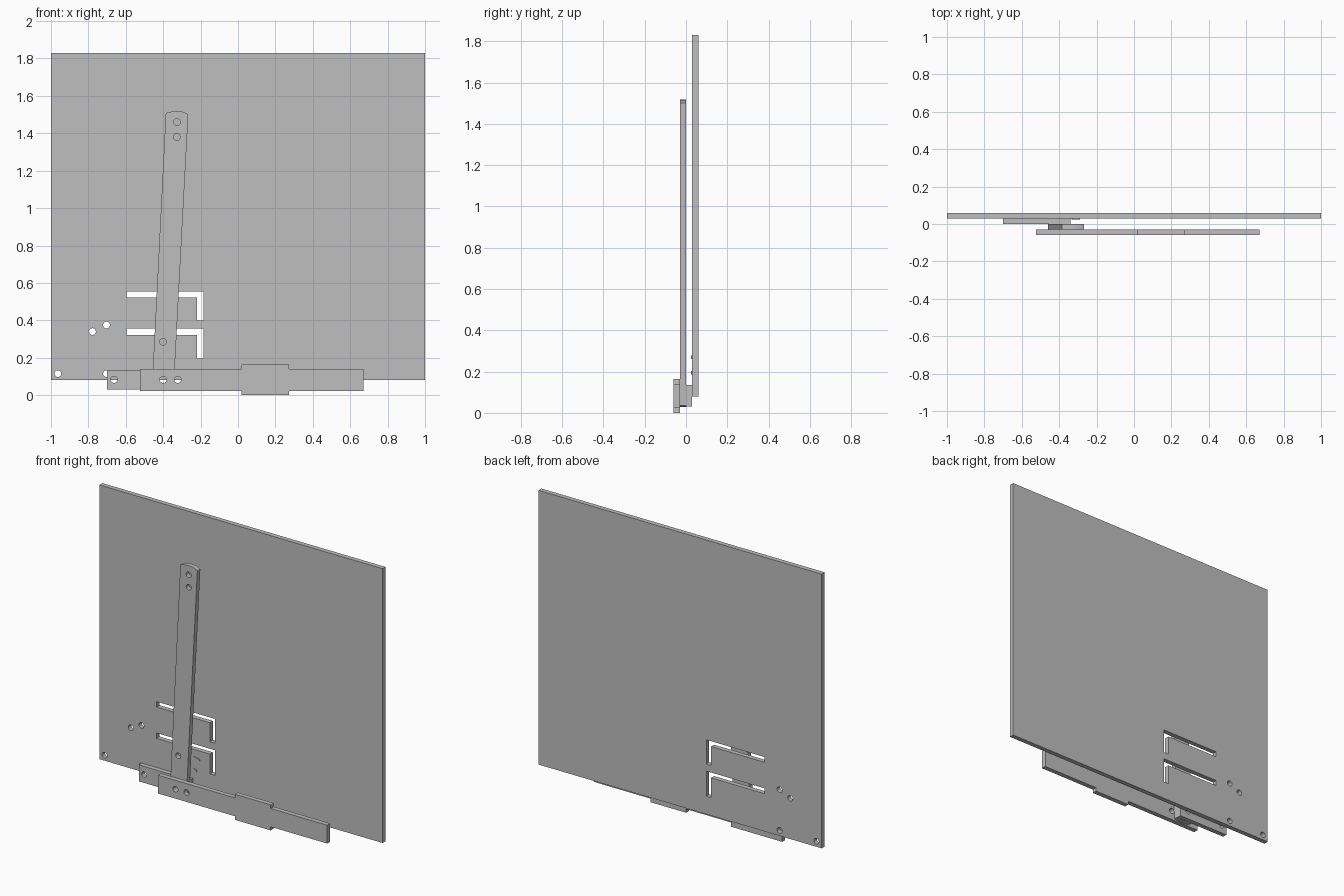
import bpy
import math

cube = bpy.data.objects.get("Cube")
if cube:
    bpy.data.objects.remove(cube, do_unlink=True)

grey = bpy.data.materials.new("plain grey")
grey.use_nodes = True
colour = (0.52, 0.52, 0.52, 1)
grey.diffuse_color = colour
grey.node_tree.nodes["Principled BSDF"].inputs["Base Color"].default_value = colour

THICK = 0.03
HOLE = 0.018


def circle(x, z, r=HOLE, n=24):
    return [(x + r * math.cos(2 * math.pi * i / n),
             z + r * math.sin(2 * math.pi * i / n)) for i in range(n)]


def rect(x0, x1, z0, z1):
    return [(x0, z0), (x1, z0), (x1, z1), (x0, z1)]


def plate(name, outline, cutouts, y, thick=THICK):
    """Upright flat plate with cutouts, centred on depth y."""
    curve = bpy.data.curves.new(name, "CURVE")
    curve.dimensions = "2D"
    curve.fill_mode = "BOTH"
    curve.extrude = thick / 2
    for loop in [outline] + cutouts:
        spline = curve.splines.new("POLY")
        spline.points.add(len(loop) - 1)
        for point, (x, z) in zip(spline.points, loop):
            point.co = (x, z, 0, 1)
        spline.use_cyclic_u = True
    curve.materials.append(grey)
    obj = bpy.data.objects.new(name, curve)
    bpy.context.collection.objects.link(obj)
    obj.rotation_euler.x = math.pi / 2
    obj.location.y = y
    bpy.ops.object.select_all(action="DESELECT")
    obj.select_set(True)
    bpy.context.view_layer.objects.active = obj
    bpy.ops.object.convert(target="MESH")
    bpy.ops.object.shade_smooth_by_angle(angle=math.radians(30))
    return obj


def angle_slot(top, bottom):
    """Slot running across and then turning down at its left end."""
    left, right, w = -0.595, -0.185, 0.034
    return [(left, top), (left, top - w), (right - w, top - w),
            (right - w, bottom), (right, bottom), (right, top)]


# Back panel with two angled slots and round holes
panel_holes = [circle(x, z) for x, z in
               [(-0.963, 0.115), (-0.703, 0.115), (-0.778, 0.34), (-0.703, 0.375)]]
plate("back_panel", rect(-1, 1, 0.08, 1.83),
      [angle_slot(0.555, 0.4), angle_slot(0.355, 0.195)] + panel_holes, 0.045)

# Short link against the panel
plate("short_link", rect(-0.70, -0.34, 0.03, 0.135),
      [circle(-0.663, 0.083), circle(-0.4, 0.083)], 0.015)

# Long tilted arm with arched ends
arm = [(-0.46, 0.04), (-0.43, 0.03), (-0.375, 0.028), (-0.344, 0.035),
       (-0.266, 1.502), (-0.295, 1.515), (-0.33, 1.518), (-0.36, 1.515),
       (-0.386, 1.508)]
plate("long_arm", arm, [circle(-0.327, 1.46), circle(-0.327, 1.38),
                        circle(-0.401, 0.285), circle(-0.4, 0.083)], -0.015)

# Front bar with a taller middle block
bar = [(-0.523, 0.023), (0.02, 0.023), (0.02, 0), (0.273, 0), (0.273, 0.023),
       (0.672, 0.023), (0.672, 0.14), (0.273, 0.14), (0.273, 0.163),
       (0.02, 0.163), (0.02, 0.14), (-0.523, 0.14)]
plate("front_bar", bar, [circle(-0.4, 0.083), circle(-0.322, 0.083)], -0.045)

# Small slanted ridges on the panel beside the arm
for name, x, z, length in [("upper_ridge", -0.33, 0.27, 0.04),
                           ("lower_ridge", -0.335, 0.195, 0.025)]:
    plate(name, [(x, z), (x + length, z - 0.01), (x + length, z - 0.002),
                 (x, z + 0.008)], [], 0.028, 0.006)
